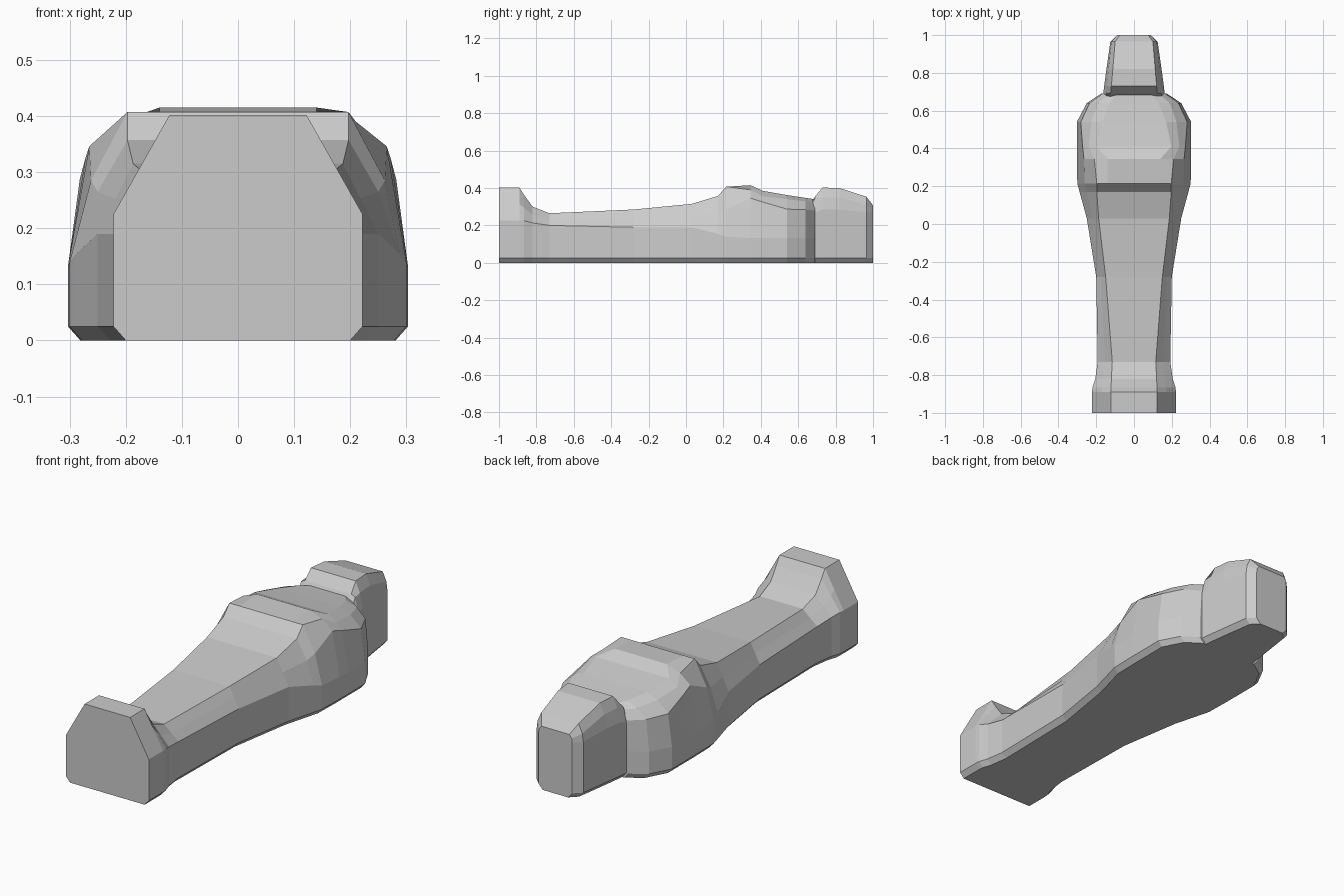
import bpy, bmesh


def loft(name, stations):
    """Skin mirrored cross-sections along y; each station is (y, base half width, [(x, z), ...])."""
    bm = bmesh.new()
    rings = []
    for y, w, upper in stations:
        half = [(w - 0.022, 0), (w, 0.025)] + upper
        pts = half + [(-x, z) for x, z in reversed(half)]
        rings.append([bm.verts.new((x, y, z)) for x, z in pts])
    n = len(rings[0])
    for a, b in zip(rings, rings[1:]):
        for i in range(n):
            j = (i + 1) % n
            bm.faces.new((a[i], a[j], b[j], b[i]))
    bm.faces.new(rings[0])
    bm.faces.new(rings[-1])
    bmesh.ops.recalc_face_normals(bm, faces=bm.faces[:])
    mesh = bpy.data.meshes.new(name)
    bm.to_mesh(mesh)
    bm.free()
    obj = bpy.data.objects.new(name, mesh)
    bpy.context.collection.objects.link(obj)
    return obj


def leg(y, w, side_z, top_w, top_z):
    """Simple section: upright side, one sloped shoulder, flat top."""
    mid = ((w + top_w) / 2, (side_z + top_z) / 2)
    return (y, w, [(w, side_z), mid, (top_w, top_z), (top_w * 0.7, top_z)])


# Casket body: feet block, tapering legs, chest and shoulders
loft("casket_body", [
    leg(-1.00, 0.222, 0.225, 0.122, 0.402),
    leg(-0.89, 0.222, 0.225, 0.122, 0.402),
    leg(-0.865, 0.22, 0.225, 0.121, 0.362),
    leg(-0.82, 0.205, 0.213, 0.12, 0.30),
    leg(-0.73, 0.192, 0.20, 0.115, 0.265),
    leg(-0.28, 0.20, 0.19, 0.15, 0.285),
    leg(0.03, 0.25, 0.19, 0.187, 0.315),
    (0.17, 0.288, [(0.288, 0.155), (0.25, 0.265), (0.197, 0.357), (0.14, 0.357)]),
    (0.215, 0.30, [(0.30, 0.14), (0.262, 0.285), (0.197, 0.407), (0.14, 0.407)]),
    (0.345, 0.303, [(0.303, 0.132), (0.265, 0.346), (0.21, 0.39), (0.14, 0.415)]),
    (0.41, 0.303, [(0.303, 0.132), (0.272, 0.325), (0.24, 0.355), (0.198, 0.385)]),
    (0.54, 0.303, [(0.303, 0.132), (0.282, 0.287), (0.225, 0.34), (0.17, 0.362)]),
    (0.64, 0.25, [(0.25, 0.132), (0.235, 0.284), (0.19, 0.328), (0.13, 0.347)]),
    (0.69, 0.175, [(0.175, 0.132), (0.165, 0.28), (0.13, 0.32), (0.09, 0.34)]),
])

# Head block with sloped crown
loft("head", [
    (0.675, 0.163, [(0.163, 0.26), (0.145, 0.315), (0.125, 0.33)]),
    (0.69, 0.163, [(0.163, 0.27), (0.145, 0.345), (0.124, 0.355)]),
    (0.73, 0.158, [(0.158, 0.285), (0.142, 0.35), (0.12, 0.402)]),
    (0.82, 0.146, [(0.146, 0.285), (0.135, 0.35), (0.112, 0.40)]),
    (0.965, 0.125, [(0.125, 0.27), (0.12, 0.31), (0.10, 0.353)]),
    (1.00, 0.09, [(0.09, 0.27), (0.088, 0.29), (0.075, 0.307)]),
])
